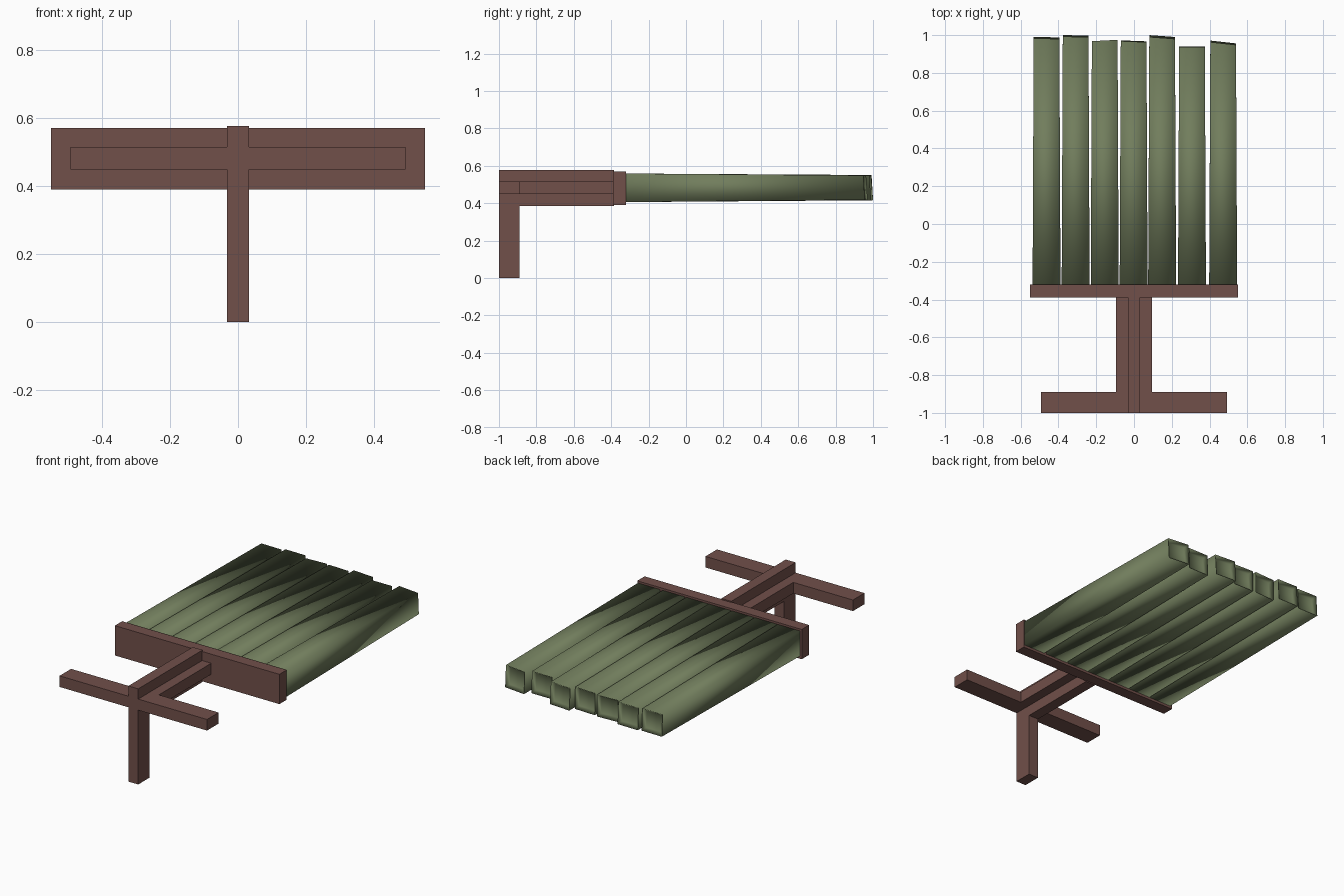
import bpy, bmesh

if "Cube" in bpy.data.objects:
    bpy.data.objects.remove(bpy.data.objects["Cube"])


def material(name, rgb):
    m = bpy.data.materials.new(name)
    m.diffuse_color = (*rgb, 1)
    m.use_nodes = True
    m.node_tree.nodes["Principled BSDF"].inputs["Base Color"].default_value = m.diffuse_color
    return m


wood = material("red_brown_wood", (0.165, 0.079, 0.068))
green = material("moss_green", (0.165, 0.205, 0.108))


def make_object(name, bm, mat, smooth=False):
    bmesh.ops.recalc_face_normals(bm, faces=bm.faces)
    me = bpy.data.meshes.new(name)
    bm.to_mesh(me)
    bm.free()
    me.materials.append(mat)
    for p in me.polygons:
        p.use_smooth = smooth
    ob = bpy.data.objects.new(name, me)
    bpy.context.collection.objects.link(ob)
    return ob


def box(name, x, y, z, mat=wood):
    bm = bmesh.new()
    bmesh.ops.create_cube(bm, size=1)
    for v in bm.verts:
        for i, (lo, hi) in enumerate((x, y, z)):
            v.co[i] = lo if v.co[i] < 0 else hi
    return make_object(name, bm, mat)


def prism(name, outline, y0, y1):
    """Extrude an x-z outline along y."""
    bm = bmesh.new()
    f = bm.faces.new([bm.verts.new((x, y0, z)) for x, z in outline])
    ext = bmesh.ops.extrude_face_region(bm, geom=[f])["geom"]
    bmesh.ops.translate(bm, vec=(0, y1 - y0, 0),
                        verts=[g for g in ext if isinstance(g, bmesh.types.BMVert)])
    return make_object(name, bm, wood)


# Foot: a T-shaped post with a crossbar
s, z0, z1, z2, z3 = 0.033, 0.385, 0.449, 0.516, 0.578
w = 0.493
prism("post_and_crossbar",
      [(-s, 0), (s, 0), (s, z1), (w, z1), (w, z2), (s, z2),
       (s, z3), (-s, z3), (-s, z2), (-w, z2), (-w, z1), (-s, z1)], -1.0, -0.89)

# Handle beam with a plus-shaped section
b = 0.094
prism("handle_beam",
      [(-s, z0), (s, z0), (s, z1), (b, z1), (b, z2), (s, z2),
       (s, z3), (-s, z3), (-s, z2), (-b, z2), (-b, z1), (-s, z1)], -0.89, -0.385)

# Board holding the bristles
box("head_board", (-0.55, 0.55), (-0.39, -0.32), (0.391, 0.571))

# Bristles: tapered square bars, smooth shaded, with hollowed ends
# centre x, end y on left, end y on right, lower lip overhang, end height shift
bristles = [
    (-0.463, 0.982, 0.980, 0.008, 0.000),
    (-0.309, 0.992, 0.990, 0.008, 0.002),
    (-0.155, 0.968, 0.975, 0.000, -0.002),
    (-0.002, 0.968, 0.963, 0.004, 0.000),
    (0.149, 0.990, 0.980, 0.010, -0.002),
    (0.307, 0.936, 0.936, 0.004, 0.002),
    (0.472, 0.963, 0.948, 0.008, 0.000),
]
for i, (cx, yl, yr, lip, dz) in enumerate(bristles):
    bm = bmesh.new()
    hw, ew = 0.074, 0.068
    zb, zt = 0.406, 0.559
    eb, et = 0.418 + dz, 0.549 + dz
    base = [(cx - hw, -0.34, zb), (cx + hw, -0.34, zb),
            (cx + hw, -0.34, zt), (cx - hw, -0.34, zt)]
    end = [(cx - ew, yl + lip, eb), (cx + ew, yr + lip, eb),
           (cx + ew, yr, et), (cx - ew, yl, et)]
    a = [bm.verts.new(p) for p in base]
    c = [bm.verts.new(p) for p in end]
    bm.faces.new(a)
    for k in range(4):
        n = (k + 1) % 4
        bm.faces.new((a[k], a[n], c[n], c[k]))
    cap = bm.faces.new(c)
    bmesh.ops.recalc_face_normals(bm, faces=bm.faces)
    bmesh.ops.inset_region(bm, faces=[cap], thickness=0.022, depth=-0.022)
    make_object(f"bristle_{i + 1}", bm, green, smooth=True)
